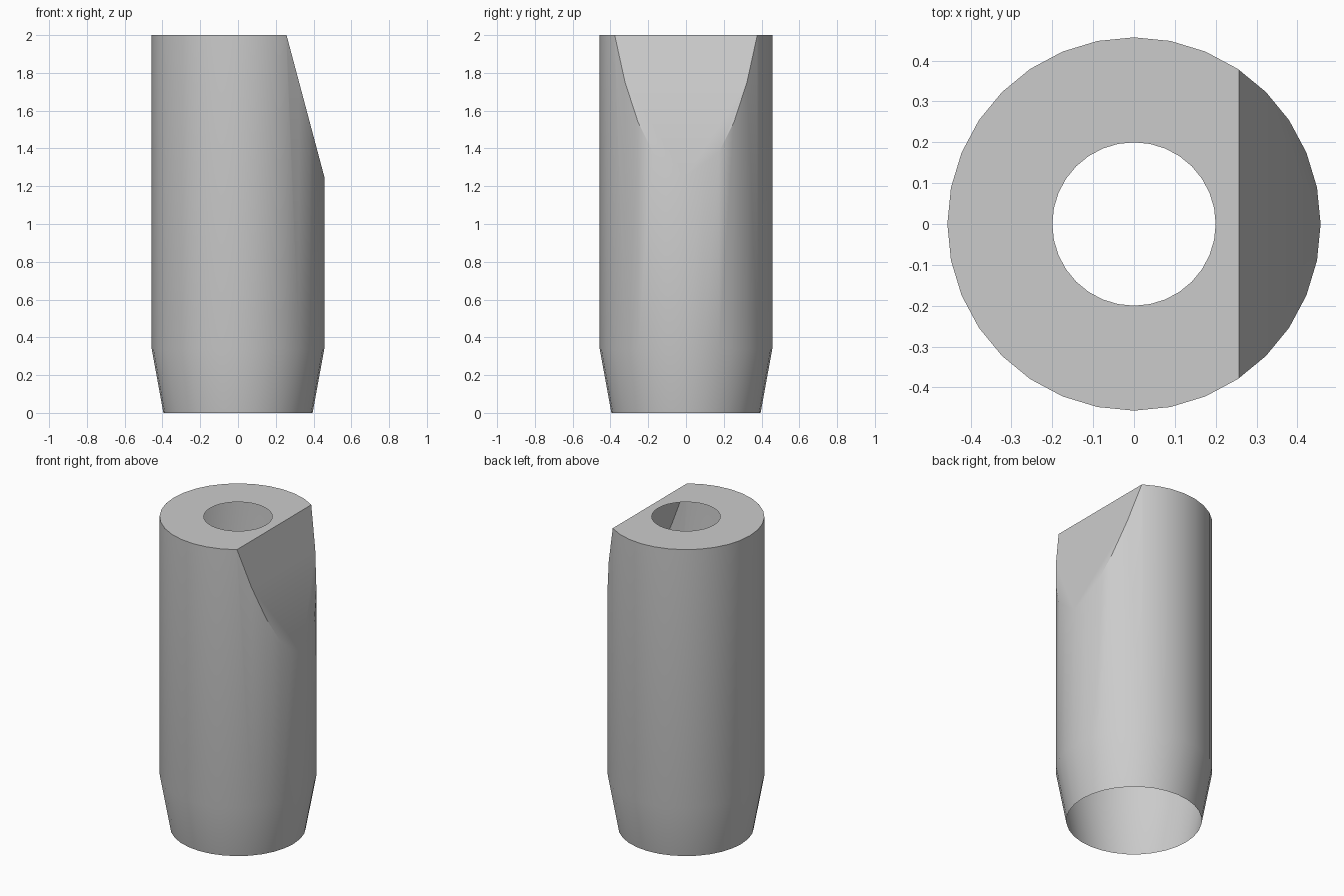
import bpy, bmesh, math
from mathutils import Vector

cube = bpy.data.objects.get("Cube")
if cube:
    bpy.data.objects.remove(cube, do_unlink=True)

SIDES = 32
# Radius and height: bottom rim, taper top, top rim, hole rim
PROFILE = [(0.395, 0.0), (0.457, 0.34), (0.457, 2.0), (0.2, 2.0)]

grey = bpy.data.materials.new("plain grey")
grey.use_nodes = True
colour = (0.6, 0.6, 0.6, 1)
grey.diffuse_color = colour
grey.node_tree.nodes["Principled BSDF"].inputs["Base Color"].default_value = colour

# Open-bottomed shell, with a ring-shaped top
bm = bmesh.new()
rings = []
for radius, z in PROFILE:
    angles = [math.tau * i / SIDES for i in range(SIDES)]
    rings.append([bm.verts.new((radius * math.cos(a), radius * math.sin(a), z)) for a in angles])
for low, high in zip(rings, rings[1:]):
    for i in range(SIDES):
        j = (i + 1) % SIDES
        bm.faces.new((low[i], low[j], high[j], high[i]))

# Slanted flat cut on the side, closed with one face
top, foot = Vector((0.257, 0, 2)), Vector((0.457, 0, 1.25))
slope = foot - top
normal = Vector((-slope.z, 0, slope.x)).normalized()
cut = bmesh.ops.bisect_plane(bm, geom=bm.verts[:] + bm.edges[:] + bm.faces[:], dist=1e-5,
                             plane_co=top, plane_no=normal, clear_outer=True)
edges = [e for e in cut["geom_cut"] if isinstance(e, bmesh.types.BMEdge) and e.is_boundary]
bmesh.ops.contextual_create(bm, geom=edges)
bmesh.ops.recalc_face_normals(bm, faces=bm.faces)

mesh = bpy.data.meshes.new("sleeve")
bm.to_mesh(mesh)
bm.free()
mesh.materials.append(grey)
sleeve = bpy.data.objects.new("sleeve", mesh)
bpy.context.collection.objects.link(sleeve)

bpy.ops.object.select_all(action="DESELECT")
sleeve.select_set(True)
bpy.context.view_layer.objects.active = sleeve
bpy.ops.object.shade_smooth_by_angle(angle=math.radians(30))
